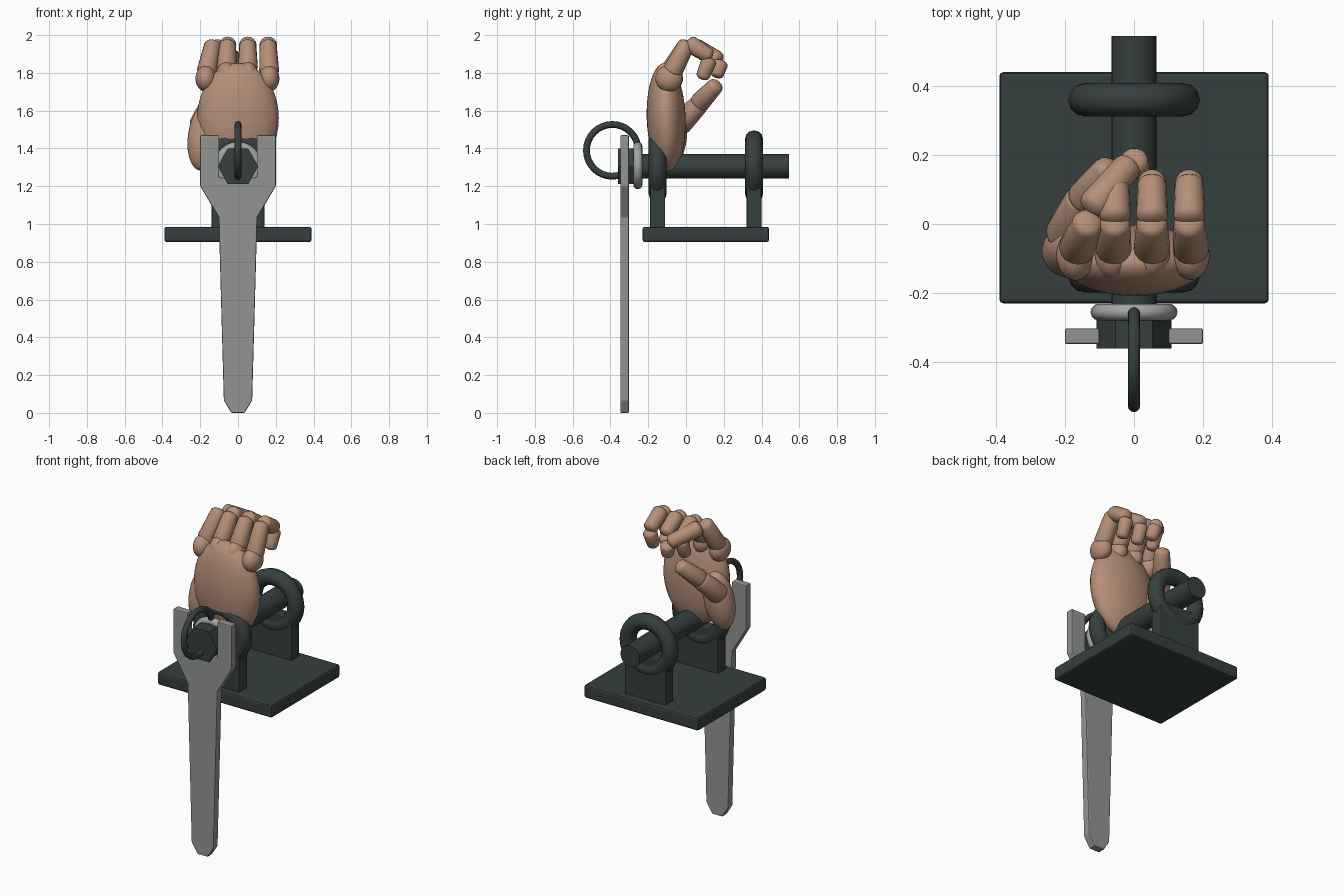
import bpy, bmesh, math
from mathutils import Vector, Matrix

if "Cube" in bpy.data.objects:
    bpy.data.objects.remove(bpy.data.objects["Cube"])


def material(name, rgb):
    m = bpy.data.materials.new(name)
    m.diffuse_color = (*rgb, 1)
    m.use_nodes = True
    m.node_tree.nodes["Principled BSDF"].inputs["Base Color"].default_value = m.diffuse_color
    return m


DARK = material("dark_iron", (0.036, 0.050, 0.049))
STEEL = material("grey_steel", (0.285, 0.300, 0.285))
PALE = material("pale_washer_steel", (0.37, 0.38, 0.36))
SKIN = material("skin", (0.46, 0.275, 0.19))


def finish(name, bm, mat, bevel=0.0, smooth=True):
    bmesh.ops.recalc_face_normals(bm, faces=bm.faces)
    me = bpy.data.meshes.new(name)
    bm.to_mesh(me)
    bm.free()
    me.materials.append(mat)
    ob = bpy.data.objects.new(name, me)
    bpy.context.collection.objects.link(ob)
    if bevel:
        b = ob.modifiers.new("edge_bevel", 'BEVEL')
        b.width, b.segments = bevel, 2
    if smooth:
        bpy.ops.object.select_all(action='DESELECT')
        ob.select_set(True)
        bpy.context.view_layer.objects.active = ob
        bpy.ops.object.shade_smooth_by_angle(angle=math.radians(40))
    return ob


def box(name, lo, hi, mat, bevel):
    bm = bmesh.new()
    lo, hi = Vector(lo), Vector(hi)
    bmesh.ops.create_cube(bm, size=1, matrix=Matrix.Translation((lo + hi) / 2)
                          @ Matrix.Diagonal((*(hi - lo), 1)))
    return finish(name, bm, mat, bevel, False)


def rod(name, y0, y1, z, radius, sides, mat, bevel=0.0):
    bm = bmesh.new()
    mtx = Matrix.Translation((0, (y0 + y1) / 2, z)) @ Matrix.Rotation(math.pi / 2, 4, 'X')
    bmesh.ops.create_cone(bm, cap_ends=True, segments=sides, radius1=radius,
                          radius2=radius, depth=y1 - y0, matrix=mtx)
    if sides == 6:  # points to left and right
        bmesh.ops.rotate(bm, verts=bm.verts, cent=(0, 0, z),
                         matrix=Matrix.Rotation(math.pi / 6, 3, 'Y'))
    return finish(name, bm, mat, bevel)


def torus(name, loc, major, minor, rot, mat, n=24, k=12):
    bpy.ops.mesh.primitive_torus_add(location=loc, rotation=rot, major_radius=major,
                                     minor_radius=minor, major_segments=n, minor_segments=k)
    ob = bpy.context.object
    ob.name = name
    ob.data.materials.append(mat)
    bpy.ops.object.shade_smooth()
    return ob


def ellipsoid(name, loc, radii, mat, tilt=(0, 0)):
    bm = bmesh.new()
    mtx = (Matrix.Translation(loc) @ Matrix.Rotation(math.radians(tilt[0]), 4, 'X')
           @ Matrix.Rotation(math.radians(tilt[1]), 4, 'Y') @ Matrix.Diagonal((*radii, 1)))
    bmesh.ops.create_uvsphere(bm, u_segments=32, v_segments=20, radius=1, matrix=mtx)
    return finish(name, bm, mat)


def phalanx(name, a, b, ra, rb, mat=SKIN, sides=16):
    """Tapered segment with rounded ends reaching slightly past points a and b."""
    a, b = Vector(a), Vector(b)
    d = b - a
    frame = Matrix.Translation(a) @ d.to_track_quat('Z', 'Y').to_matrix().to_4x4()
    steps = [math.radians(t) for t in (3, 25, 45, 65, 90)]
    prof = [(ra * math.sin(t), -0.6 * ra * math.cos(t)) for t in steps]
    prof += [(rb * math.sin(t), d.length + 0.6 * rb * math.cos(t)) for t in reversed(steps)]
    bm = bmesh.new()
    rings = []
    for r, h in prof:
        rings.append([bm.verts.new(frame @ Vector((r * math.cos(2 * math.pi * i / sides),
                                                   r * math.sin(2 * math.pi * i / sides), h)))
                      for i in range(sides)])
    for p, q in zip(rings, rings[1:]):
        for i in range(sides):
            j = (i + 1) % sides
            bm.faces.new((p[i], p[j], q[j], q[i]))
    bm.faces.new(rings[0])
    bm.faces.new(rings[-1])
    return finish(name, bm, mat)


AXIS = 1.305
RX = (math.pi / 2, 0, 0)

# Base plate, two posts with bearing rings, and the shaft
box("base_plate", (-0.39, -0.23, 0.905), (0.39, 0.44, 0.985), DARK, 0.012)
for side, y in (("front", -0.15), ("rear", 0.36)):
    box(side + "_post", (-0.14, y - 0.04, 0.98), (0.14, y + 0.04, 1.24), DARK, 0.006)
    torus(side + "_bearing_ring", (0, y, AXIS), 0.143, 0.048, RX, DARK)
rod("shaft", -0.30, 0.545, AXIS, 0.065, 32, DARK)

# Hexagonal bolt head, washer and pull ring
rod("bolt_head", -0.36, -0.265, AXIS, 0.108, 6, DARK)
torus("washer", (0, -0.255, AXIS + 0.005), 0.102, 0.024, RX, PALE)
torus("pull_ring", (0, -0.39, 1.39), 0.137, 0.018, (0, math.pi / 2, 0), DARK, 32)

# Forked wrench: mirrored half outline, extruded
half = [(0.035, 0.0), (0.075, 0.065), (0.102, 1.035), (0.2, 1.2),
        (0.2, 1.47), (0.1, 1.47), (0.1, 1.245)]
outline = half + [(-x, z) for x, z in reversed(half)]
bm = bmesh.new()
face = bm.faces.new([bm.verts.new((x, -0.348, z)) for x, z in outline])
ext = bmesh.ops.extrude_face_region(bm, geom=[face])
bmesh.ops.translate(bm, vec=(0, 0.046, 0),
                    verts=[v for v in ext["geom"] if isinstance(v, bmesh.types.BMVert)])
finish("forked_wrench", bm, STEEL, 0.006, False)

# Palm and thumb base
ellipsoid("palm", (0, -0.105, 1.56), (0.216, 0.103, 0.292), SKIN, (2, 0))
ellipsoid("thumb_base", (-0.175, -0.075, 1.465), (0.09, 0.08, 0.185), SKIN, (-6, 8))

# Three curled fingers: base x, tip x, knuckle height
for name, xb, xt, zk in (("middle", -0.06, -0.055, 1.79),
                         ("ring", 0.052, 0.052, 1.79),
                         ("little", 0.165, 0.16, 1.77)):
    ellipsoid(name + "_knuckle", (xb, -0.09, zk), (0.054, 0.072, 0.07), SKIN)
    phalanx(name + "_lower", (xb, -0.07, zk + 0.04), (xt, 0.0, 1.945), 0.053, 0.045)
    phalanx(name + "_middle", (xt, 0.025, 1.95), (xt, 0.115, 1.895), 0.046, 0.042)
    phalanx(name + "_tip", (xt, 0.12, 1.86), (xt, 0.09, 1.785), 0.041, 0.036)

# Index finger reaching over towards the thumb
ellipsoid("index_knuckle", (-0.17, -0.09, 1.77), (0.055, 0.074, 0.07), SKIN)
phalanx("index_lower", (-0.165, -0.07, 1.81), (-0.135, 0.0, 1.945), 0.053, 0.045)
phalanx("index_middle", (-0.115, 0.055, 1.935), (-0.02, 0.165, 1.875), 0.046, 0.042)
phalanx("index_tip", (0.0, 0.18, 1.845), (0.01, 0.165, 1.795), 0.042, 0.037)

# Thumb pointing up and inwards
phalanx("thumb_lower", (-0.195, -0.03, 1.53), (-0.15, 0.065, 1.63), 0.062, 0.053)
phalanx("thumb_tip", (-0.14, 0.075, 1.645), (-0.075, 0.155, 1.73), 0.054, 0.044)
